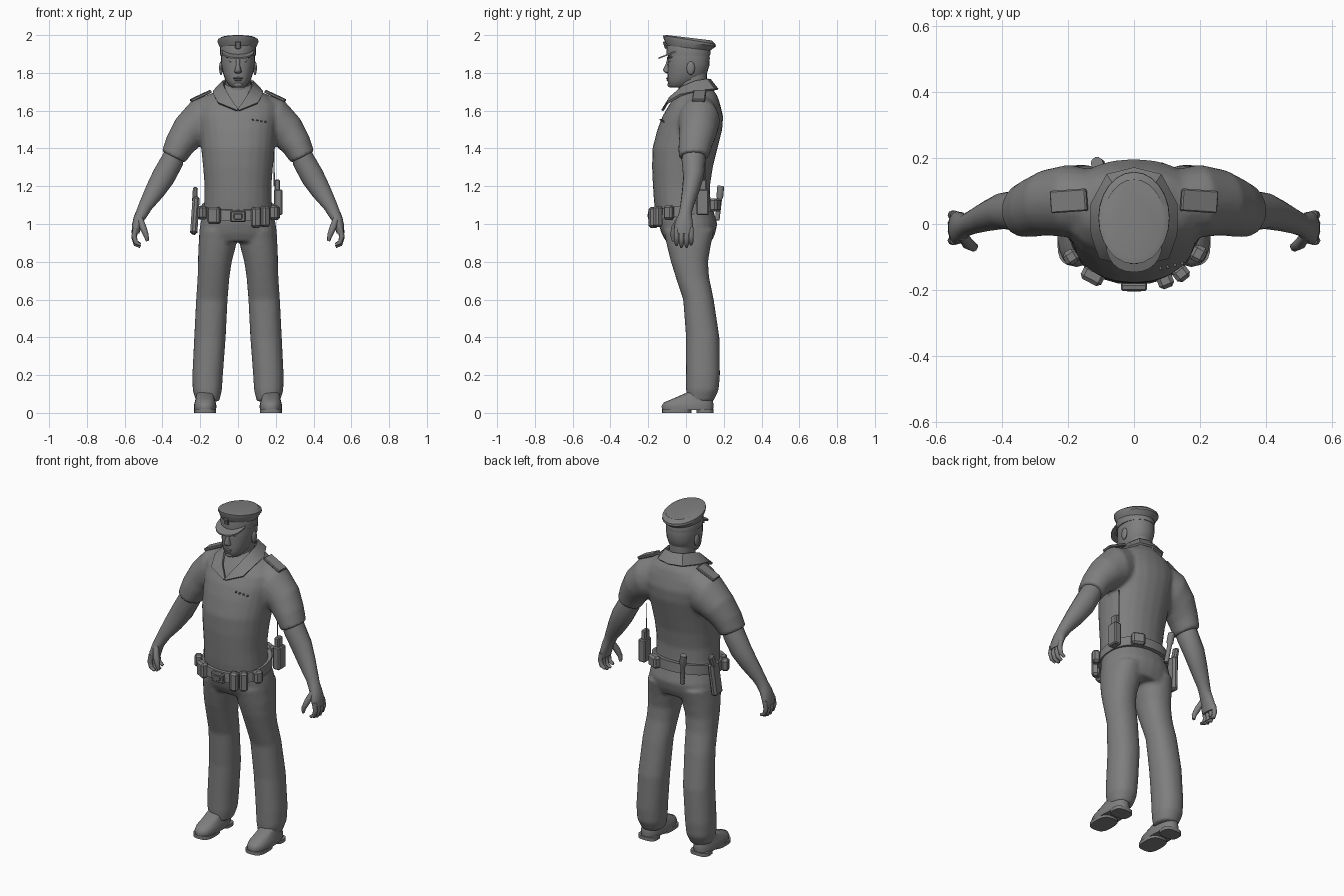
import bpy, bmesh, math
from mathutils import Vector, Matrix

grey = bpy.data.materials.new("uniform_grey")
grey.diffuse_color = (0.21, 0.21, 0.21, 1)


def finish(name, bm, angle=40, mods=()):
    bmesh.ops.recalc_face_normals(bm, faces=bm.faces[:])
    me = bpy.data.meshes.new(name)
    bm.to_mesh(me)
    bm.free()
    me.materials.append(grey)
    ob = bpy.data.objects.new(name, me)
    bpy.context.collection.objects.link(ob)
    bpy.ops.object.select_all(action='DESELECT')
    ob.select_set(True)
    bpy.context.view_layer.objects.active = ob
    for kind, settings in mods:
        m = ob.modifiers.new(kind.lower(), kind)
        for key, val in settings.items():
            setattr(m, key, val)
        bpy.ops.object.modifier_apply(modifier=m.name)
    bpy.ops.object.shade_smooth_by_angle(angle=math.radians(angle))
    return ob


def skin(bm, rings):
    """Bridge closed rings of points and cap both ends."""
    vs = [[bm.verts.new(p) for p in r] for r in rings]
    n = len(vs[0])
    for a, b in zip(vs, vs[1:]):
        for i in range(n):
            j = (i + 1) % n
            bm.faces.new((a[i], a[j], b[j], b[i]))
    bm.faces.new(vs[0][::-1])
    bm.faces.new(vs[-1])


def oval(c, u, v, n=20, p=2.0):
    """Superellipse around c with half axes u and v."""
    out = []
    for i in range(n):
        t = 2 * math.pi * i / n
        a, b = math.cos(t), math.sin(t)
        a = math.copysign(abs(a) ** (2 / p), a)
        b = math.copysign(abs(b) ** (2 / p), b)
        out.append(Vector(c) + Vector(u) * a + Vector(v) * b)
    return out


def level(z, x0, x1, y0, y1, slope=0, n=24, p=2.2):
    """Horizontal ring by its extents; slope tilts it along y."""
    ry = (y1 - y0) / 2
    return oval(((x0 + x1) / 2, (y0 + y1) / 2, z), ((x1 - x0) / 2, 0, 0), (0, ry, ry * slope), n, p)


def limb(bm, s, sections, n=16):
    """Arm-like loft; sections are x, y, z, tilt, half width, half depth."""
    skin(bm, [oval((s * x, y, z), (s * math.cos(math.radians(a)) * ru, 0, math.sin(math.radians(a)) * ru),
                   (0, rv, 0), n) for x, y, z, a, ru, rv in sections])


def tube(bm, pts, radii, n=8):
    pts = [Vector(p) for p in pts]
    rings = []
    for i, p in enumerate(pts):
        t = (pts[min(i + 1, len(pts) - 1)] - pts[max(i - 1, 0)]).normalized()
        u = t.cross(Vector((0, 1, 0))).normalized()
        rings.append(oval(p, u * radii[i], u.cross(t) * radii[i], n))
    skin(bm, rings)


def box(name, loc, size, rot=(0, 0, 0), bevel=0.008):
    bm = bmesh.new()
    bmesh.ops.create_cube(bm, size=1, matrix=Matrix.Diagonal((*size, 1)))
    r = Matrix.Identity(4)
    for ang, ax in zip(rot, 'XYZ'):
        r = Matrix.Rotation(math.radians(ang), 4, ax) @ r
    bm.transform(Matrix.Translation(loc) @ r)
    return finish(name, bm, 30, [('BEVEL', dict(width=bevel, segments=1))])


def ball(bm, loc, size):
    bmesh.ops.create_uvsphere(bm, u_segments=12, v_segments=8, radius=1,
                              matrix=Matrix.Translation(loc) @ Matrix.Diagonal((*size, 1)))


blend = [('REMESH', dict(mode='VOXEL', voxel_size=0.011)), ('SMOOTH', dict(factor=0.5, iterations=4))]

# Shirt: torso and short sleeves blended together
bm = bmesh.new()
skin(bm, [level(z, -r, r, a, b) for z, r, a, b in (
    (1.05, .185, -.162, .145), (1.12, .179, -.17, .13), (1.2, .177, -.175, .127), (1.3, .185, -.18, .142),
    (1.4, .195, -.178, .167), (1.5, .205, -.152, .192), (1.57, .215, -.125, .197), (1.63, .212, -.09, .182),
    (1.675, .165, -.06, .168), (1.71, .105, -.035, .145), (1.74, .07, -.03, .125))])
for s in (1, -1):
    limb(bm, s, ((.10, .06, 1.575, 90, .13, .10), (.20, .07, 1.545, 70, .12, .11), (.265, .065, 1.485, 48, .097, .1),
                 (.31, .05, 1.42, 35, .081, .09), (.342, .04, 1.355, 27, .069, .08)), 20)
finish("shirt", bm, 50, blend)

# Trousers: hips and legs blended together
bm = bmesh.new()
skin(bm, [level(z, -r, r, a, b) for z, r, a, b in (
    (.905, .206, -.105, .135), (.95, .207, -.13, .155), (1.0, .2, -.145, .166), (1.09, .18, -.155, .14))])
for s in (1, -1):
    skin(bm, [level(z, *sorted((s * x0, s * x1)), a, b) for z, x0, x1, a, b in (
        (.06, .1, .222, .005, .145), (.12, .085, .24, 0, .173), (.2, .08, .242, 0, .18), (.4, .065, .232, 0, .177),
        (.6, .055, .222, -.015, .147), (.72, .045, .214, -.055, .122), (.8, .033, .212, -.08, .117),
        (.88, .012, .21, -.1, .13), (.97, .005, .2, -.12, .15))])
finish("trousers", bm, 50, blend)

for s, side in ((1, "left"), (-1, "right")):
    # Forearm and palm
    bm = bmesh.new()
    limb(bm, s, ((.325, .042, 1.40, 30, .05, .06), (.345, .04, 1.34, 30, .06, .063), (.395, .04, 1.25, 33, .062, .055),
                 (.44, .025, 1.175, 33, .053, .046), (.49, .005, 1.095, 30, .037, .036), (.507, -.003, 1.06, 25, .033, .034),
                 (.523, -.008, 1.03, 15, .03, .041), (.536, -.012, .99, 5, .026, .05), (.543, -.012, .95, 0, .02, .048)))
    finish(side + "_forearm", bm, 60)
    # Curled fingers and thumb
    bm = bmesh.new()
    for y, dz in ((-.05, .01), (-.024, 0), (.003, 0), (.027, .012)):
        tube(bm, [(s * x, y, z + dz) for x, z in ((.542, .97), (.55, .925), (.541, .892), (.517, .88))],
             (.014, .014, .012, .008))
    tube(bm, [(s * x, y, z) for x, y, z in ((.52, -.035, 1.03), (.502, -.06, .98), (.486, -.07, .94), (.48, -.066, .91))],
         (.016, .018, .014, .008))
    finish(side + "_fingers", bm, 60)
    # Shoe upper, sole and heel
    bm = bmesh.new()
    skin(bm, [level(z, s * .174 - r, s * .174 + r, a, b, n=20, p=2.5) for z, r, a, b in (
        (.014, .057, -.125, .143), (.035, .06, -.13, .146), (.055, .056, -.118, .144), (.075, .05, -.07, .14),
        (.11, .045, .01, .132))])
    finish(side + "_shoe", bm, 50)
    bm = bmesh.new()
    for a, b in ((-.127, .03), (.055, .146)):
        skin(bm, [level(z, s * .174 - .058, s * .174 + .058, a, b, n=20, p=3) for z in (0, .02)])
    finish(side + "_sole", bm)
    # Shoulder strap
    box(side + "_shoulder_strap", (s * .197, .07, 1.678), (.12, .068, .016), (0, s * 25, -s * 4), .004)

# Head, neck and face
bm = bmesh.new()
skin(bm, [level(z, -r, r, a, b) for z, r, a, b in (
    (1.722, .03, -.08, -.01), (1.735, .048, -.094, .04), (1.765, .068, -.098, .085), (1.8, .08, -.097, .112),
    (1.84, .088, -.098, .124), (1.88, .09, -.097, .126), (1.93, .086, -.09, .12))])
skin(bm, [level(z, -.066, .066, a, b) for z, a, b in ((1.64, -.03, .115), (1.73, -.04, .11), (1.81, -.04, .11))])
finish("head", bm, 50)
bm = bmesh.new()
skin(bm, [level(z, -r, r, y, -.07, n=10) for z, r, y in (
    (1.797, .012, -.1), (1.804, .021, -.117), (1.816, .017, -.124), (1.845, .01, -.109), (1.875, .013, -.1))])
finish("nose", bm, 50)
bm = bmesh.new()
ball(bm, (0, -.09, 1.772), (.027, .015, .006))
ball(bm, (0, -.089, 1.762), (.024, .015, .006))
ball(bm, (0, -.08, 1.738), (.027, .018, .016))
finish("mouth_and_chin", bm, 60)
for s, side in ((1, "left"), (-1, "right")):
    bm = bmesh.new()
    ball(bm, (s * .09, .025, 1.825), (.01, .022, .036))
    finish(side + "_ear", bm, 60)
    bm = bmesh.new()
    ball(bm, (s * .034, -.081, 1.862), (.015, .011, .007))
    finish(side + "_eye", bm, 60)
    box(side + "_brow", (s * .038, -.086, 1.882), (.048, .02, .01), (0, s * -5, s * 17), .003)

# Peaked cap: band, flared crown, sloping top
bm = bmesh.new()
skin(bm, [level(z, -r, r, a, b, k, 24, 2) for z, r, a, b, k in (
    (1.893, .094, -.102, .128, 0), (1.925, .096, -.104, .13, -.1), (1.932, .094, -.102, .128, -.12),
    (1.962, .108, -.12, .158, -.16), (1.975, .107, -.121, .157, -.165), (1.986, .09, -.1, .135, -.12))])
finish("cap", bm, 35)
bm = bmesh.new()
skin(bm, [level(z, -.085, .085, -.146, .03, .38, 24, 2.2) for z in (1.907, 1.915)])
finish("cap_visor", bm, 35)
box("cap_badge", (0, -.111, 1.947), (.03, .012, .04), (18, 0, 0), .004)

# Open collar with lapel points, mirrored across the middle
top = ((0, .125, 1.765), (.055, .11, 1.765), (.078, .05, 1.755), (.072, -.02, 1.725), (.042, -.085, 1.668), (0, -.12, 1.607))
low = ((0, .167, 1.712), (.08, .148, 1.712), (.128, .06, 1.702), (.128, -.03, 1.682), (.105, -.1, 1.64), (.006, -.126, 1.6))
bm = bmesh.new()
for s in (1, -1):
    t, o = [[bm.verts.new((s * x, y, z)) for x, y, z in row] for row in (top, low)]
    for i in range(5):
        bm.faces.new((t[i], t[i + 1], o[i + 1], o[i]))
bmesh.ops.remove_doubles(bm, verts=bm.verts[:], dist=.001)
finish("collar", bm, 40, [('SOLIDIFY', dict(thickness=.012, offset=0))])

# Chest pin row
for i in range(4):
    box("chest_pin", (.08 + i * .022, -.134 + i * .005, 1.553 - i * .004), (.01, .012, .008), (0, 0, 12), .002)

# Belt, higher at the back
bm = bmesh.new()
skin(bm, [level(1.072 + h, -r, r, -r * .93, r * .84, .16, 28) for h, r in ((-.028, .197), (.028, .193))])
finish("belt", bm, 40)
box("belt_buckle", (0, -.188, 1.04), (.08, .022, .058), (8, 0, 0), .005)
box("buckle_plate", (0, -.198, 1.04), (.045, .01, .03), (8, 0, 0), .003)

# Belt pouches: x, y, z, width, height, turn
for x, y, z, w, h, turn in ((-.125, -.157, 1.045, .07, .09, -28), (-.19, -.1, 1.06, .045, .07, -58),
                            (.095, -.172, 1.035, .048, .11, 22), (.143, -.15, 1.04, .048, .11, 38),
                            (.195, -.09, 1.06, .05, .075, 62), (.1, .155, 1.1, .075, .07, -25)):
    box("belt_pouch", (x, y, z), (w, .045, h), (0, 0, turn), .011)

# Holster with pistol grip
box("holster", (-.228, .05, 1.045), (.038, .075, .2), (-6, 4, 0), .012)
box("pistol_grip", (-.228, .075, 1.155), (.026, .04, .08), (-20, 4, 0), .008)

# Radio with antenna
box("radio", (.212, .088, 1.115), (.045, .065, .135), (0, 0, 0), .006)
box("radio_top", (.208, .088, 1.205), (.03, .045, .06), (0, 0, 0), .006)
bm = bmesh.new()
tube(bm, ((.192, .1, 1.2), (.191, .1, 1.3), (.19, .1, 1.4)), (.004, .003, .002), 6)
finish("radio_antenna", bm)

# Flashlight hung at the back
bm = bmesh.new()
tube(bm, ((-.09, .165, 1.02), (-.104, .178, 1.13), (-.105, .179, 1.145), (-.112, .184, 1.2)), (.013, .013, .019, .019), 10)
finish("flashlight", bm)
